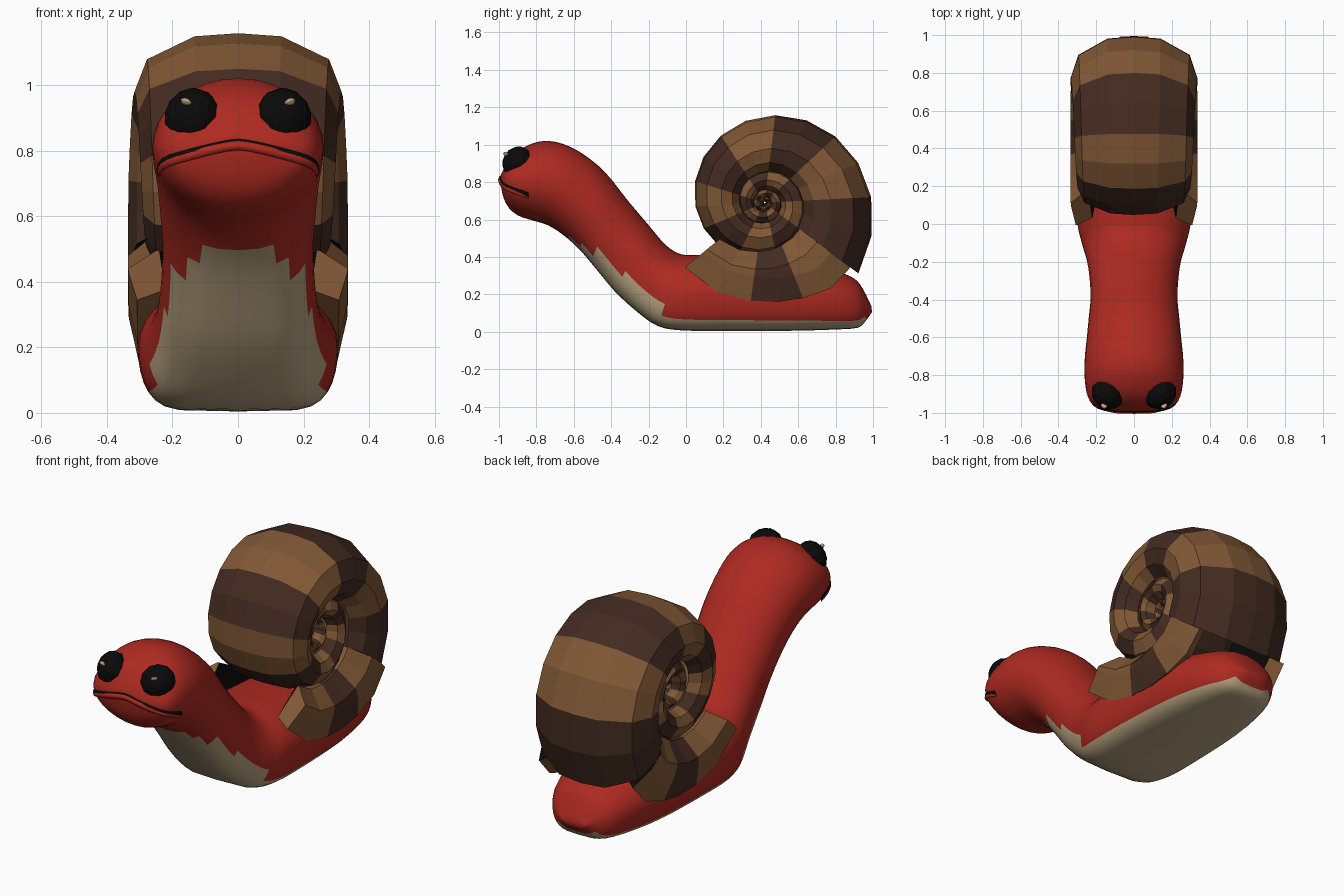
import bpy, bmesh, math
from mathutils import Vector
from mathutils.bvhtree import BVHTree

if "Cube" in bpy.data.objects:
    bpy.data.objects.remove(bpy.data.objects["Cube"])


def material(name, rgb):
    m = bpy.data.materials.new(name)
    m.diffuse_color = (*rgb, 1)
    m.use_nodes = True
    m.node_tree.nodes["Principled BSDF"].inputs["Base Color"].default_value = m.diffuse_color
    return m


RED = material("red_skin", (0.42, 0.023, 0.015))
BEIGE = material("beige_belly", (0.49, 0.375, 0.225))
LIGHT = material("light_brown", (0.22, 0.098, 0.036))
DARK = material("dark_brown", (0.056, 0.024, 0.015))
BLACK = material("black", (0.003, 0.003, 0.003))
GLINT = material("eye_glint", (0.62, 0.45, 0.25))


def finish(bm, name, mats, smooth=False):
    bmesh.ops.recalc_face_normals(bm, faces=bm.faces[:])
    me = bpy.data.meshes.new(name)
    bm.to_mesh(me)
    bm.free()
    for m in mats:
        me.materials.append(m)
    ob = bpy.data.objects.new(name, me)
    bpy.context.collection.objects.link(ob)
    if smooth:
        me.polygons.foreach_set("use_smooth", [True] * len(me.polygons))
    return ob


def loft(bm, rings, closed, mat_rule, cap_mats=(None, None)):
    vs = [[bm.verts.new(p) for p in r] for r in rings]
    n = len(rings[0])
    for i in range(len(vs) - 1):
        for j in range(n if closed else n - 1):
            k = (j + 1) % n
            f = bm.faces.new((vs[i][j], vs[i][k], vs[i + 1][k], vs[i + 1][j]))
            f.material_index = mat_rule(i, j)
    for ring, m in zip((vs[0], vs[-1]), cap_mats):
        if m is not None:
            bm.faces.new(ring).material_index = m


# Body: top y/z, bottom y/z, half width, roundness of the lower half
STATIONS = [
    (-.99, .838, -.992, .79, .09, 1), (-.965, .89, -.975, .715, .19, 1),
    (-.92, .95, -.945, .66, .235, 1), (-.85, .995, -.895, .62, .255, 1),
    (-.76, 1.02, -.82, .595, .262, 1), (-.66, 1.005, -.74, .57, .26, 1),
    (-.55, .95, -.66, .52, .25, .9), (-.43, .85, -.57, .44, .24, .75),
    (-.31, .70, -.48, .335, .23, .6), (-.20, .57, -.38, .215, .235, .5),
    (-.11, .465, -.26, .105, .25, .42), (-.03, .415, -.15, .03, .278, .36),
    (.06, .41, -.02, .007, .302, .33), (.25, .40, .20, .005, .305, .33),
    (.55, .38, .55, .005, .29, .36), (.78, .33, .80, .012, .24, .4),
    (.895, .287, .92, .022, .185, .5), (.945, .23, .962, .06, .135, .6),
    (.992, .135, .994, .105, .07, .8)]
SUB, SEG = 3, 32


def catmull(a, b, c, d, t):
    return [.5 * (2 * q + (r - p) * t + (2 * p - 5 * q + 4 * r - s) * t * t
                  + (3 * q - p - 3 * r + s) * t ** 3) for p, q, r, s in zip(a, b, c, d)]


last = len(STATIONS) - 1
rings = []
for i in range(last * SUB + 1):
    s = min(i // SUB, last - 1)
    a, b, c, d = (STATIONS[max(0, min(last, s + o))] for o in (-1, 0, 1, 2))
    ty, tz, by, bz, w, e = catmull(a, b, c, d, i / SUB - s)
    ring = []
    for j in range(SEG):
        ang = 2 * math.pi * j / SEG
        u, v = math.cos(ang), math.sin(ang)
        if v < 0:
            u = math.copysign(abs(u) ** e, u)
        k = (v + 1) / 2
        ring.append((u * w, by + (ty - by) * k, bz + (tz - bz) * k))
    rings.append(ring)


def belly_rule(i, j):
    s = (i + .5) / SUB
    v = math.sin(2 * math.pi * (j + .5) / SEG)
    if s < 6.4 or s > 16.9:
        return 0
    limit = -.93 if s < 6.9 else -.8 if s < 7.6 else -.55 if s < 8.9 else -.45 if s < 11 else -.7
    return 1 if v < limit else 0


bm = bmesh.new()
loft(bm, rings, True, belly_rule, (0, 0))
tree = BVHTree.FromBMesh(bm)
finish(bm, "body", [RED, BEIGE], True)

# Shell whorls: logarithmic spiral around the hub
HUB_Y, HUB_Z = .42, .69
HALF = [(0, 1), (.42, .98), (.88, .83), (1, .62), (.92, .46), (.72, .36)]
PROFILE = [(-x, r) for x, r in reversed(HALF[1:])] + HALF


def polar(x, r, deg):
    a = math.radians(deg)
    return (x, HUB_Y + r * math.cos(a), HUB_Z + r * math.sin(a))


rings = []
for i in range(91):
    deg = -37 + 20 * i
    R = .575 * math.exp(-.0024 * deg)
    W = min(.335, .335 * (R / .575) ** .3)
    rings.append([polar(x * W, r * R, deg) for x, r in PROFILE])
bm = bmesh.new()
loft(bm, rings, False, lambda i, j: 1 - (i // 2) % 2, (2, None))
finish(bm, "shell_whorls", [LIGHT, DARK, BLACK])

# Shell side lips around the opening: angle, inner radius, outer radius, outer half width
LIP = [(-141, .31, .55, .308), (-118, .285, .54, .306), (-98, .265, .53, .305),
       (-82, .255, .535, .303), (-68, .245, .55, .30), (-52, .24, .58, .293),
       (-37, .235, .575, .288)]
for side, name in ((1, "shell_lip_right"), (-1, "shell_lip_left")):
    rings = [[polar(side * x, r, d) for x, r in
              ((.24 if d < -140 else .16, a), (.25, a), (.335, a + (b - a) * .28 + .02),
               (.333, b - .13), (w, b), (.222, b - .05))] for d, a, b, w in LIP]
    bm = bmesh.new()
    loft(bm, rings, True, lambda i, j: 2 if j == 5 else int(i in (2, 3)), (0, 2))
    finish(bm, name, [LIGHT, DARK, BLACK])

# Mouth line laid on the head surface, with a lower lip that fades to the sides
path = []
for i in range(-12, 13):
    t = i / 12
    a = math.radians(80 * t)
    z = .824 - .09 * abs(t) ** 1.5
    out = Vector((math.sin(a), -math.cos(a), 0))
    hit = tree.ray_cast(Vector((0, -.80, z)) + out, -out)[0]
    if hit:
        path.append((hit, out, math.cos(a)))


def strip(name, mat, depth, height, drop):
    rings = [[p + o * (depth(c) * math.cos(k * math.pi / 3))
              + Vector((0, 0, height * math.sin(k * math.pi / 3) - drop)) for k in range(6)]
             for p, o, c in path]
    bm = bmesh.new()
    loft(bm, rings, True, lambda i, j: 0, (0, 0))
    finish(bm, name, [mat], True)


strip("mouth", BLACK, lambda c: .008, .013, 0)
strip("lower_lip", RED, lambda c: .002 + .012 * c, .016, .009)

# Eyes: flattened balls facing outwards, each with a small glint
for side, name in ((1, "right"), (-1, "left")):
    facing = Vector((side * .58, -.75, .3)).normalized()
    quat = facing.to_track_quat('Z', 'Y')
    centre = Vector((side * .14, -.9, .903))
    bm = bmesh.new()
    bmesh.ops.create_uvsphere(bm, u_segments=12, v_segments=8, radius=1)
    for v in bm.verts:
        v.co = centre + quat @ Vector((v.co.x * .09, v.co.y * .09, v.co.z * .076))
    ball = BVHTree.FromBMesh(bm)
    finish(bm, "eye_" + name, [BLACK])
    spot, normal = ball.ray_cast(Vector((side * .158, -2, .948)), Vector((0, 1, 0)))[:2]
    turn = normal.to_track_quat('Z', 'Y')
    bm = bmesh.new()
    bmesh.ops.create_icosphere(bm, subdivisions=2, radius=1)
    for v in bm.verts:
        v.co = spot + turn @ Vector((v.co.x * .018, v.co.y * .018, v.co.z * .01))
    finish(bm, "eye_glint_" + name, [GLINT])
